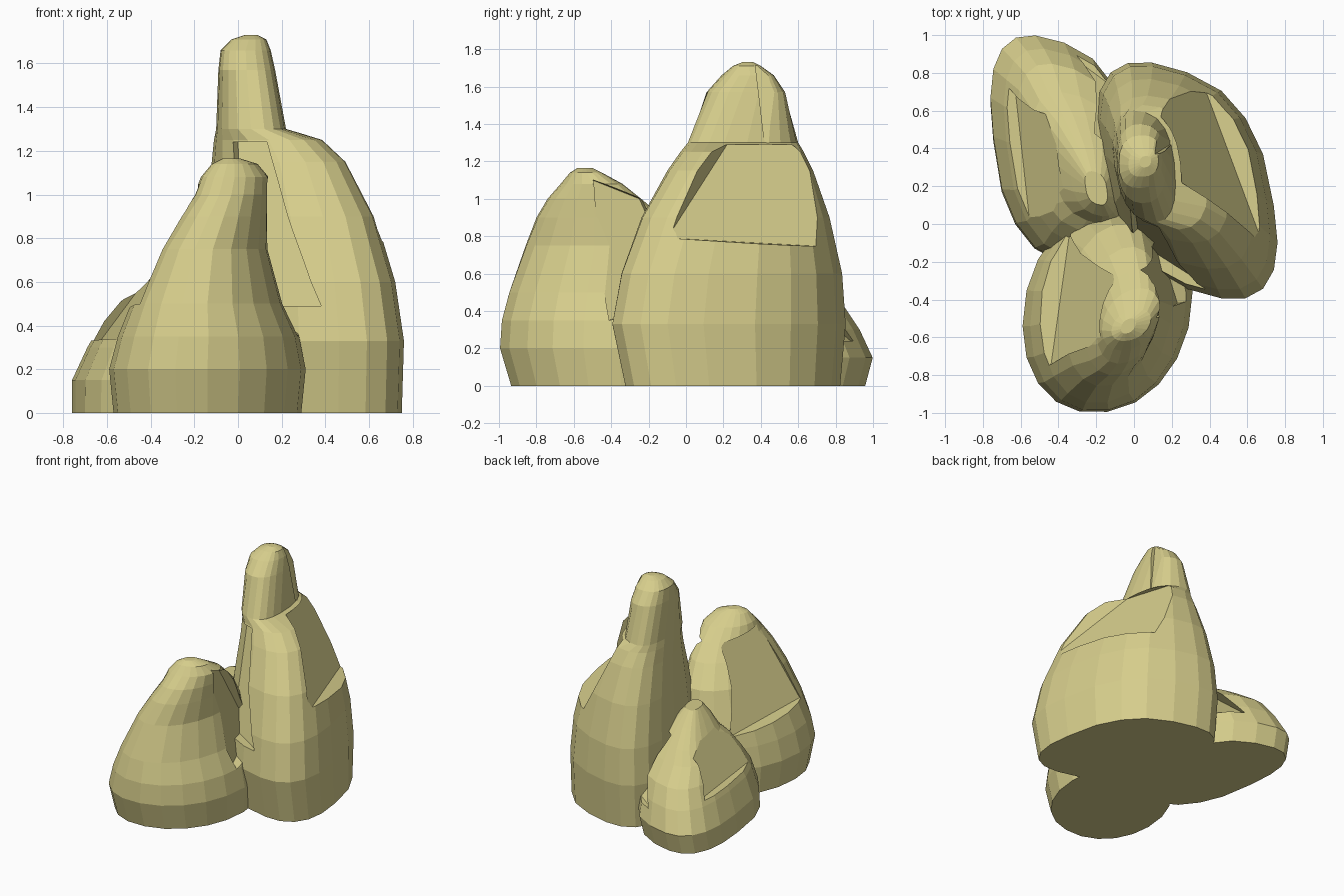
import bpy, bmesh, math
from mathutils import Vector

cube = bpy.data.objects.get("Cube")
if cube:
    bpy.data.objects.remove(cube, do_unlink=True)

# Single sandstone colour
stone = bpy.data.materials.new("sandstone")
stone.use_nodes = True
colour = (0.67, 0.61, 0.26, 1)
stone.diffuse_color = colour
stone.node_tree.nodes["Principled BSDF"].inputs["Base Color"].default_value = colour


def make_object(name, bm):
    bmesh.ops.recalc_face_normals(bm, faces=bm.faces)
    mesh = bpy.data.meshes.new(name)
    bm.to_mesh(mesh)
    bm.free()
    mesh.materials.append(stone)
    obj = bpy.data.objects.new(name, mesh)
    bpy.context.scene.collection.objects.link(obj)
    return obj


def squared(value, power):
    return math.copysign(abs(value) ** power, value)


def loft_rock(name, levels, skew, top_skew, power, sides=20):
    """Stack skewed, squared ovals; each level is z, left, right, front, back."""
    bm = bmesh.new()
    rings = []
    for z, left, right, front, back in levels:
        lean = skew + (top_skew - skew) * (z / levels[-1][0]) ** 4
        ring = []
        for i in range(sides):
            t = math.tau * i / sides
            x = (left + right) / 2 + (right - left) / 2 * squared(math.cos(t), power)
            y = (front + back) / 2 + (back - front) / 2 * squared(math.sin(t - lean), power)
            ring.append(bm.verts.new((x, y, z)))
        rings.append(ring)
    for low, high in zip(rings, rings[1:]):
        for i in range(sides):
            j = (i + 1) % sides
            bm.faces.new((low[i], low[j], high[j], high[i]))
    bm.faces.new(rings[0])
    bm.faces.new(rings[-1])
    return make_object(name, bm)


def chip(rock, inner, out):
    """Cut away all that lies outside a sloping four-cornered face."""
    bm = bmesh.new()
    near = [bm.verts.new(p) for p in inner]
    far = [bm.verts.new(Vector(p) + Vector(out)) for p in inner]
    bm.faces.new(near)
    bm.faces.new(far)
    for i in range(len(near)):
        j = (i + 1) % len(near)
        bm.faces.new((near[i], near[j], far[j], far[i]))
    cutter = make_object("chip_cutter", bm)
    cutter.hide_render = True
    mod = rock.modifiers.new("chip", "BOOLEAN")
    mod.operation = "DIFFERENCE"
    mod.solver = "EXACT"
    mod.object = cutter
    bpy.context.view_layer.update()
    deps = bpy.context.evaluated_depsgraph_get()
    cut_mesh = bpy.data.meshes.new_from_object(rock.evaluated_get(deps))
    rock.modifiers.clear()
    rock.data = cut_mesh
    bpy.data.objects.remove(cutter, do_unlink=True)


# Tall rock with a shoulder and narrow peak
tall = loft_rock("tall_rock", [
    (0, -.19, .75, -.33, .83), (.33, -.2, .76, -.4, .86),
    (.6, -.18, .72, -.35, .84), (.9, -.15, .63, -.24, .77),
    (1.15, -.12, .5, -.1, .68), (1.25, -.11, .39, -.03, .63),
    (1.3, -.1, .22, .01, .6), (1.57, -.09, .17, .11, .53),
    (1.66, -.08, .15, .19, .47), (1.71, -.03, .13, .25, .4),
    (1.73, .03, .09, .3, .36)], .47, -.15, .82)
# Long flank chip, peak chip and front chip
chip(tall, [(.68, -.1, .79), (.27, 1, .73), (.1, .7, 1.29), (.25, .22, 1.29)], (.7, -.4, 0))
chip(tall, [(.18, .75, 1.28), (.19, .42, 1.3), (.11, .37, 1.72), (.11, .6, 1.72)], (.3, 0, 0))
chip(tall, [(.39, -.33, .49), (.03, -.1, .49), (0, .12, 1.24), (.18, .06, 1.24)], (-.3, -.5, 0))

# Rounded rock at the front
front = loft_rock("front_rock", [
    (0, -.57, .29, -.94, .08), (.2, -.59, .31, -1, .1),
    (.35, -.55, .28, -.99, .09), (.5, -.49, .21, -.95, .07),
    (.75, -.37, .14, -.86, 0), (.9, -.27, .14, -.8, -.12),
    (1, -.2, .14, -.74, -.24), (1.08, -.17, .14, -.67, -.34),
    (1.14, -.12, .09, -.62, -.45), (1.165, -.07, .01, -.58, -.5)], -.15, -.4, .95)
chip(front, [(-.44, -.75, .5), (-.34, -.04, .44), (-.1, -.28, 1), (-.18, -.62, 1.05)], (-.5, .1, 0))
chip(front, [(.23, -.42, .35), (.1, 0, .45), (0, -.25, 1), (.1, -.5, 1.1)], (.5, .1, 0))

# Low rock at the back
low = loft_rock("low_rock", [
    (0, -.76, 0, -.25, .96), (.15, -.76, .02, -.25, 1),
    (.3, -.69, .01, -.22, .93), (.42, -.62, -.01, -.14, .85),
    (.52, -.54, -.03, -.06, .7), (.58, -.44, -.06, .0, .58),
    (.67, -.34, -.09, .04, .42), (.74, -.26, -.14, .1, .28)], .4, .4, .8)
chip(low, [(-.63, .72, .33), (-.54, -.1, .34), (-.36, .1, .62), (-.43, .55, .6)], (-.5, 0, 0))
chip(low, [(-.32, .88, .24), (-.05, .68, .24), (-.1, .35, .64), (-.26, .43, .62)], (.4, .4, 0))
